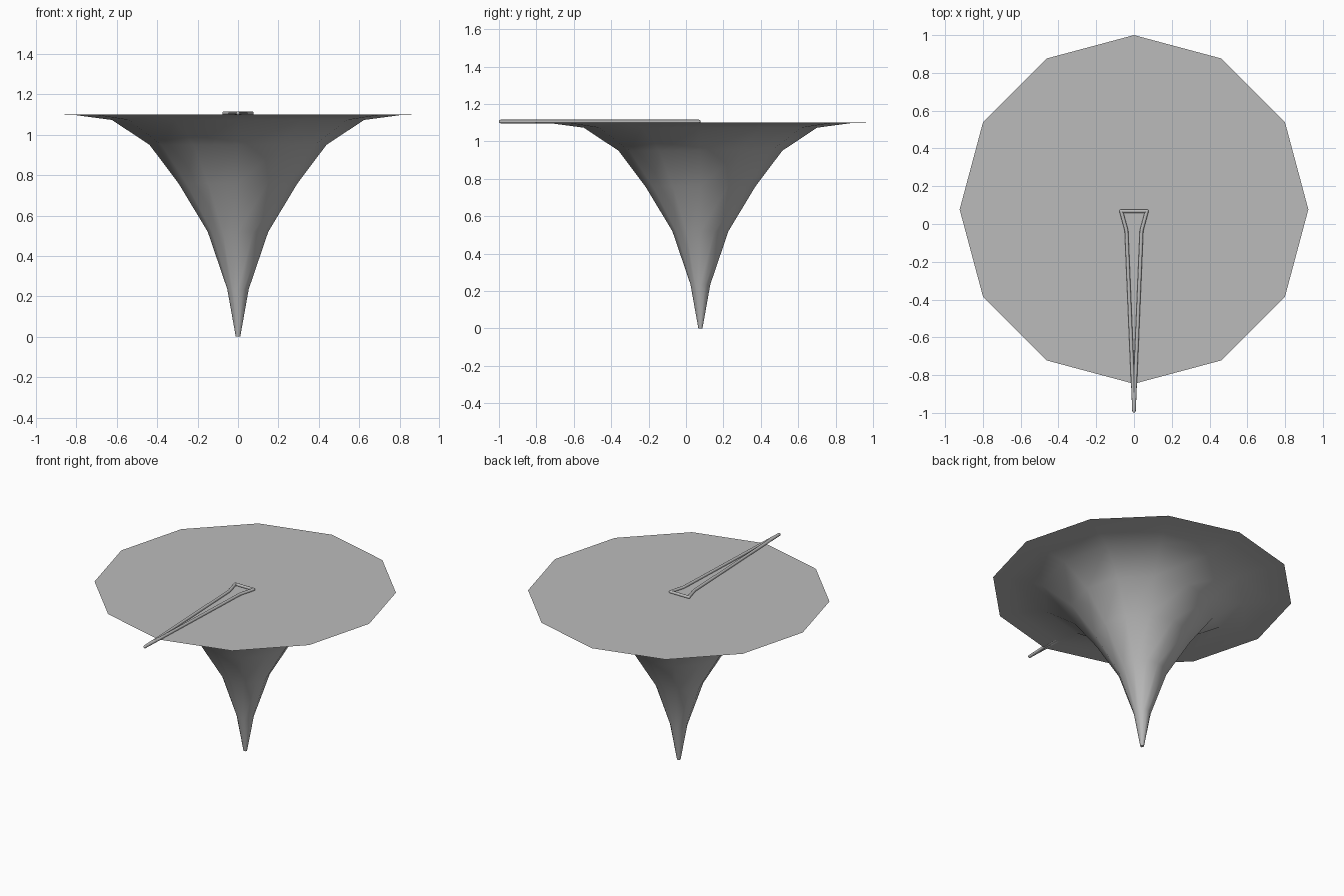
import bpy, bmesh, math
from mathutils import Vector

if "Cube" in bpy.data.objects:
    bpy.data.objects.remove(bpy.data.objects["Cube"])

grey = bpy.data.materials.new("plain grey")
grey.diffuse_color = (0.5, 0.5, 0.5, 1)
grey.use_nodes = True
grey.node_tree.nodes["Principled BSDF"].inputs["Base Color"].default_value = grey.diffuse_color

SIDES = 12
CY = 0.077      # funnel axis sits slightly behind the origin
TOP = 1.10


def finish(bm, name, angle):
    bmesh.ops.recalc_face_normals(bm, faces=bm.faces)
    mesh = bpy.data.meshes.new(name)
    bm.to_mesh(mesh)
    bm.free()
    mesh.materials.append(grey)
    ob = bpy.data.objects.new(name, mesh)
    bpy.context.collection.objects.link(ob)
    bpy.ops.object.select_all(action='DESELECT')
    ob.select_set(True)
    bpy.context.view_layer.objects.active = ob
    bpy.ops.object.shade_smooth_by_angle(angle=math.radians(angle))
    return ob


# Flared twelve-sided funnel, capped flat at the rim and at the tip
profile = [(0.011, 0.0), (0.053, 0.235), (0.15, 0.52), (0.295, 0.76),
           (0.438, 0.95), (0.624, 1.073), (0.81, 1.098), (0.923, TOP)]
bm = bmesh.new()
rings = []
for r, z in profile:
    rings.append([bm.verts.new((r * math.cos(2 * math.pi * i / SIDES),
                                CY + r * math.sin(2 * math.pi * i / SIDES), z))
                  for i in range(SIDES)])
for a, b in zip(rings, rings[1:]):
    for i in range(SIDES):
        j = (i + 1) % SIDES
        bm.faces.new((a[i], a[j], b[j], b[i]))
bm.faces.new(rings[0])
bm.faces.new(rings[-1])
finish(bm, "funnel", 50)

# Wire handle: a closed loop of thin rod lying on the rim
R = 0.0095
Z = 1.106
right = [(0, -0.99), (0.04, -0.035), (0.068, 0.068)]
loop = right + [(-x, y) for x, y in reversed(right[1:])]
points = [Vector((x, y, Z)) for x, y in loop]
bm = bmesh.new()
for p, q in zip(points, points[1:] + points[:1]):
    d = q - p
    made = bmesh.ops.create_cone(bm, cap_ends=True, segments=12,
                                 radius1=R, radius2=R, depth=d.length)
    bmesh.ops.rotate(bm, verts=made["verts"],
                     matrix=d.to_track_quat('Z', 'Y').to_matrix())
    bmesh.ops.translate(bm, verts=made["verts"], vec=(p + q) / 2)
    # rounded bend at each corner
    ball = bmesh.ops.create_uvsphere(bm, u_segments=12, v_segments=8, radius=R)
    bmesh.ops.translate(bm, verts=ball["verts"], vec=p)
finish(bm, "wire_handle", 50)
